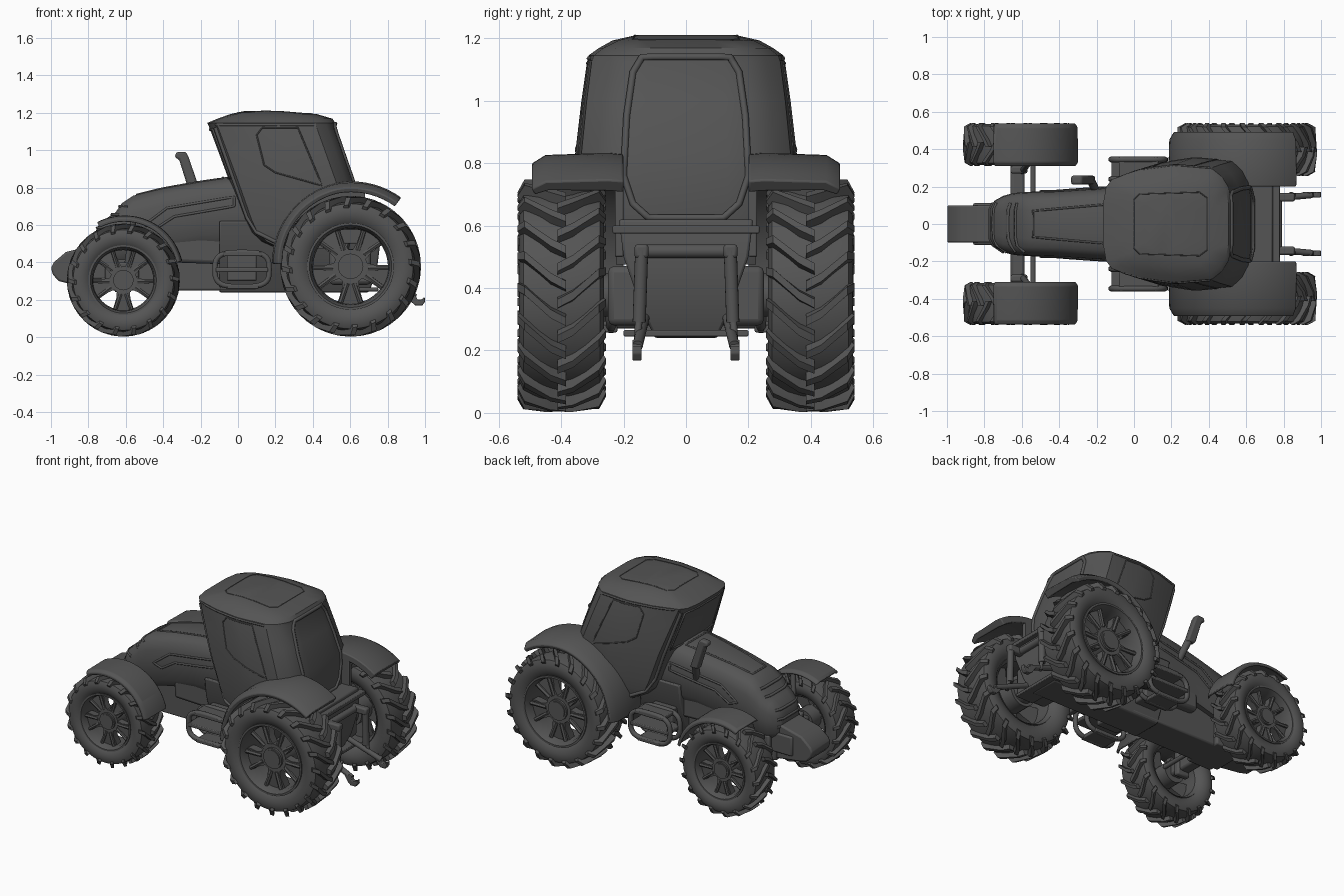
import bpy, bmesh
from math import sin, cos, pi, radians, copysign
from mathutils import Vector
from mathutils.bvhtree import BVHTree

if "Cube" in bpy.data.objects:
    bpy.data.objects.remove(bpy.data.objects["Cube"])

dark = bpy.data.materials.new("dark_grey")
dark.diffuse_color = (0.09, 0.09, 0.09, 1)
dark.use_nodes = True
dark.node_tree.nodes["Principled BSDF"].inputs["Base Color"].default_value = dark.diffuse_color


def add_loft(bm, rings, closed=False):
    vs = [[bm.verts.new(p) for p in r] for r in rings]
    n = len(rings[0])
    for a, b in zip(vs, vs[1:] + vs[:1] if closed else vs[1:]):
        for i in range(n):
            bm.faces.new((a[i], a[(i + 1) % n], b[(i + 1) % n], b[i]))
    if not closed:
        bm.faces.new(vs[0])
        bm.faces.new(vs[-1])


def finish(name, bm, bevel=0):
    bmesh.ops.recalc_face_normals(bm, faces=bm.faces)
    me = bpy.data.meshes.new(name)
    bm.to_mesh(me)
    bm.free()
    ob = bpy.data.objects.new(name, me)
    bpy.context.collection.objects.link(ob)
    me.materials.append(dark)
    if bevel:
        m = ob.modifiers.new("bevel", 'BEVEL')
        m.width, m.segments, m.limit_method, m.angle_limit = bevel, 2, 'ANGLE', radians(30)
    return ob


def loft(name, rings, bevel=0, closed=False):
    bm = bmesh.new()
    add_loft(bm, rings, closed)
    return finish(name, bm, bevel)


def prism(name, outline, y0, y1, bevel=0.01):
    return loft(name, [[(x, y, z) for x, z in outline] for y in (y0, y1)], bevel)


def box(name, x0, x1, y0, y1, z0, z1, bevel=0.01):
    return prism(name, [(x0, z0), (x1, z0), (x1, z1), (x0, z1)], y0, y1, bevel)


def rod_rings(p, q, r, n=16):
    p, q = Vector(p), Vector(q)
    rot = (q - p).to_track_quat('Z', 'Y')
    return [[c + rot @ Vector((r * cos(2 * pi * i / n), r * sin(2 * pi * i / n), 0))
             for i in range(n)] for c in (p, q)]


def rod(name, p, q, r, n=16, bevel=0):
    return loft(name, rod_rings(p, q, r, n), bevel)


def tube(name, pts, r, cyclic=True):
    cu = bpy.data.curves.new(name, 'CURVE')
    cu.dimensions, cu.bevel_depth, cu.bevel_resolution = '3D', r, 1
    sp = cu.splines.new('POLY')
    sp.points.add(len(pts) - 1)
    for p, c in zip(sp.points, pts):
        p.co = (*c, 1)
    sp.use_cyclic_u = cyclic
    cu.materials.append(dark)
    ob = bpy.data.objects.new(name, cu)
    bpy.context.collection.objects.link(ob)


def trim(name, target, origins, direction, r, cyclic=True):
    """Seam or frame following the surface of target, found by ray casting."""
    bm = bmesh.new()
    bm.from_mesh(target.data)
    tree = BVHTree.FromBMesh(bm)
    o = [Vector(p) for p in origins]
    pts = []
    for a, b in zip(o, o[1:] + o[:1] if cyclic else o[1:]):
        for k in range(8):
            hit = tree.ray_cast(a.lerp(b, k / 8), Vector(direction))[0]
            if hit:
                pts.append(hit)
    bm.free()
    if len(pts) > 2:
        tube(name, pts, r, cyclic)


def revolve(bm, profile, c, s, n=56):
    add_loft(bm, [[(c[0] + r * cos(2 * pi * i / n), c[1] + s * y, c[2] + r * sin(2 * pi * i / n))
                   for r, y in profile] for i in range(n)], True)


def wheel(name, cx, cy, R, w, s, lugs):
    c = (cx, s * cy, R + .003)
    P = lambda r, a, y: (c[0] + R * r * cos(a), c[1] + s * w * y, c[2] + R * r * sin(a))
    # tyre carcass
    half = [(.58, .72), (.62, .84), (.72, .94), (.82, .95), (.89, .86), (.915, .5)]
    prof = half + [(r, -y) for r, y in reversed(half)]
    bm = bmesh.new()
    revolve(bm, [(r * R, y * w) for r, y in prof], c, s)
    # chevron lugs
    stations = [(-.1, -.1, .998, .9, 0), (.25, .25, 1, .9, .07), (.84, .8, .98, .86, .27), (1, .88, .87, .8, .31)]
    for i in range(lugs):
        for side in (-1, 1):
            a0 = 2 * pi * (i + side * .25) / lugs
            add_loft(bm, [[P(rb, a0 + a - .055, side * yb), P(rt, a0 + a - .037, side * yt),
                           P(rt, a0 + a + .037, side * yt), P(rb, a0 + a + .055, side * yb)]
                          for yt, yb, rt, rb, a in stations])
    finish(name + "_tyre", bm)
    # rim, spokes, hub and bolts
    bm = bmesh.new()
    revolve(bm, [(r * R, y * w) for r, y in
                 [(.62, .7), (.62, .9), (.585, .9), (.55, .7), (.53, .2), (.53, -.6), (.585, -.8), (.6, -.6)]], c, s)
    for k in range(5):
        a = radians(54 + 72 * k)
        out = [(.15, .11), (.32, .125), (.44, .16), (.555, .2)]
        out = out + [(r, -t) for r, t in reversed(out)]
        add_loft(bm, [[(c[0] + R * (r * cos(a) - t * sin(a)), c[1] + s * w * (y + (.1 if r < .4 else 0)),
                        c[2] + R * (r * sin(a) + t * cos(a))) for r, t in out] for y in (.1, .48)])
        for t in (-1, 1):  # raised spoke ribs
            add_loft(bm, rod_rings(P(.25, a + t * .2, .56), P(.54, a + t * .27, .6), .035 * R, 6))
    for r, y in ((.24, .6), (.18, .7), (.15, .74)):
        add_loft(bm, rod_rings(P(0, 0, -.6), P(0, 0, y), r * R, 24))
    finish(name + "_rim", bm)


def fender(name, cx, cz, section, a0, a1, s, scale):
    rings = []
    for i in range(25):
        t = i / 24
        a = radians(a0 + (a1 - a0) * t)
        k = scale(t)
        rings.append([(cx + k * r * cos(a), s * y, cz + k * r * sin(a)) for r, y in section])
    loft(name, rings, .006)


# cab: stacked plan outlines (z, front x, rear x, front, middle and rear half widths)
levels = [(.475, .2, .60, .29, .32, .30), (.51, .12, .61, .29, .33, .31), (.56, .065, .62, .29, .335, .32),
          (.63, .03, .635, .29, .345, .325), (.83, -.045, .625, .285, .355, .335), (1.0, -.108, .565, .26, .335, .318),
          (1.125, -.155, .52, .24, .317, .302), (1.145, -.165, .52, .24, .312, .295), (1.168, -.11, .505, .22, .28, .265),
          (1.193, -.04, .42, .19, .235, .215), (1.21, .04, .22, .12, .16, .15)]
rings = []
for z, xf, xr, wf, wm, wr in levels:
    L = xr - xf
    h = [(xf, .45 * wf), (xf + .015, .82 * wf), (xf + .07 * L, wf), (xf + .3 * L, (wf + 2 * wm) / 3),
         (xf + .55 * L, wm), (xr - .15 * L, wr), (xr - .07 * L, .85 * wr), (xr - .02 * L, .66 * wr), (xr, .4 * wr)]
    rings.append([(x, y, z) for x, y in h] + [(x, -y, z) for x, y in reversed(h)])
cab = loft("cab", rings)
trim("rear_window_frame", cab, [(2, y, z) for y, z in
     [(-.12, .625), (.12, .625), (.17, .67), (.2, .76), (.19, .95), (.17, 1.09), (.14, 1.14),
      (-.14, 1.14), (-.17, 1.09), (-.19, .95), (-.2, .76), (-.17, .67)]], (-1, 0, 0), .012)
trim("windshield_frame", cab, [(-2, y, z) for y, z in
     [(-.22, .85), (.22, .85), (.2, 1.11), (-.2, 1.11)]], (1, 0, 0), .007)
trim("roof_panel_seam", cab, [(x, y, 2) for x, y in
     [(0, -.13), (.03, -.16), (.35, -.17), (.39, -.14), (.39, .14), (.35, .17), (.03, .16), (0, .13)]], (0, 0, -1), .003)
for s in (-1, 1):
    trim("side_window_seam", cab, [(x, 2 * s, z) for x, z in
         [(.1, 1.08), (.13, 1.12), (.32, 1.12), (.45, .81), (.2, .88), (.14, .92)]], (0, -s, 0), .004)
    trim("front_pillar", cab, [(x, 2 * s, z) for x, z in
         [(-.12, 1.12), (.05, .64), (.1, .56), (.22, .5)]], (0, -s, 0), .012, False)
    trim("roof_gutter", cab, [(-.12, 2 * s, 1.135), (.48, 2 * s, 1.135)], (0, -s, 0), .007, False)
    # wheel arch cut into the cab
    arch = rod("arch_cutter", (.6, s * .225, .38), (.6, s * .8, .38), .41, 48)
    arch.hide_render = True
    arch.hide_set(True)
    m = cab.modifiers.new("arch", 'BOOLEAN')
    m.operation, m.object = 'DIFFERENCE', arch

# hood: cross-sections along x (x, half width, bottom, top)
rings = []
for x, w, zb, zt in [(-.77, .09, .44, .55), (-.745, .125, .41, .60), (-.70, .15, .40, .64), (-.655, .163, .40, .67),
                     (-.62, .168, .41, .72), (-.56, .172, .42, .76), (-.4, .178, .46, .80), (-.2, .192, .5, .838),
                     (-.05, .2, .5, .862), (.1, .205, .5, .875)]:
    h = zt - zb
    half = [(.8, 0), (.97, .15), (1, .5), (.97, .72), (.88, .87), (.72, .95), (.45, .99)]
    rings.append([(x, w * a, zb + h * b) for a, b in half] + [(x, -w * a, zb + h * b) for a, b in reversed(half)])
hood = loft("hood", rings)
trim("hood_centre_panel", hood, [(x, y, 2) for x, y in
     [(-.54, -.07), (-.08, -.11), (-.08, .11), (-.54, .07)]], (0, 0, -1), .006)
for z in (.48, .53, .585, .655, .70):
    trim("grille_bar", hood, [(-2, -.15, z), (-2, .15, z)], (1, 0, 0), .009, False)
for s in (-1, 1):
    trim("hood_side_crease", hood, [(x, 2 * s, z) for x, z in
         [(-.5, .6), (-.38, .69), (-.02, .75), (-.02, .7), (-.34, .645), (-.44, .58)]], (0, -s, 0), .007)

# chassis, transmission and front weight
box("chassis", -.74, .1, -.11, .11, .25, .47)
prism("engine_block", [(-.36, .4), (.2, .38), (.2, .56), (-.36, .56)], -.165, .165, .02)
box("axle_mount", -.71, -.53, -.14, .14, .25, .42)
loft("transmission", [[(-.1, -w, z), (x, -w, z), (x, w, z), (-.1, w, z)] for z, x, w in
     [(.24, .70, .1), (.34, .74, .145), (.5, .76, .2), (.62, .74, .215)]], .008)
box("rear_platform", .58, .78, -.235, .235, .575, .6, .004)
prism("front_weight", [(-1, .37), (-.985, .40), (-.92, .455), (-.74, .50), (-.70, .50), (-.70, .26),
                       (-.9, .285), (-.96, .30), (-.99, .335)], -.1, .1, .01)
box("weight_bracket", -.86, -.7, -.112, .112, .31, .44)

# axles
box("front_axle", -.66, -.585, -.4, .4, .27, .35, .015)
rod("tie_rod", (-.54, -.36, .31), (-.54, .36, .31), .014)
rod("rear_axle", (.6, -.4, .378), (.6, .4, .378), .07, 24)
box("rear_axle_housing", .49, .71, -.25, .25, .28, .47, .02)

# exhaust, on one side only
prism("exhaust_stack", [(-.205, .79), (-.265, .79), (-.315, .95), (-.338, .96), (-.332, .988),
                        (-.28, .992), (-.265, .965)], .212, .258, .01)
rod("exhaust_elbow", (-.2, .17, .68), (-.232, .235, .81), .022)

for s in (-1, 1):
    side = "right" if s < 0 else "left"
    wheel("front_wheel_" + side, -.613, .425, .302, .115, s, 18)
    wheel("rear_wheel_" + side, .602, .398, .376, .142, s, 20)
    # fenders
    fender("front_fender_" + side, -.615, .305, [(.305, .535), (.325, .537), (.338, .515), (.34, .33), (.325, .31),
           (.315, .31), (.325, .34), (.325, .505)], 114, 18, s, lambda t: 1 + .03 * sin(pi * t) - .02 * t)
    fender("rear_fender_" + side, .605, .378, [(.395, .485), (.42, .495), (.448, .45), (.455, .25), (.45, .2),
           (.405, .2), (.41, .25), (.412, .44)], 178, 54, s, lambda t: .93 + .07 * min(1, t * 1.6))
    rod("fender_bracket", (-.6, s * .28, .33), (-.56, s * .33, .62), .016)
    box("steering_knuckle", -.66, -.57, s * .27, s * .31, .24, .4)
    box("inner_wing", .3, .68, s * .2, s * .228, .5, .8, .005)
    # boarding steps: looped frames with treads
    soft = lambda v: copysign(abs(v) ** .6, v)
    for y in (.24, .345):
        tube("step_frame", [(.022 + .145 * soft(cos(a * pi / 16)), s * y, .362 + .092 * soft(sin(a * pi / 16)))
                            for a in range(32)], .016)
    for z, x0, x1 in ((.27, -.06, .11), (.36, -.12, .16), (.445, -.08, .13)):
        box("step_tread", x0, x1, s * .22, s * .36, z - .012, z + .012, .005)
    box("step_bracket", -.06, .1, s * .1, s * .23, .3, .46)
    # rear hitch
    box("lift_arm", .72, .86, s * .12, s * .165, .495, .54)
    rod("lift_cylinder", (.84, s * .142, .52), (.84, s * .15, .29), .021)
    rod("lift_rod", (.84, s * .15, .32), (.86, s * .155, .23), .012)
    rod("lower_link", (.68, s * .13, .32), (.95, s * .155, .215), .017)
    prism("hitch_hook", [(.90, .23), (.93, .185), (.95, .168), (.985, .168), (1, .19), (.998, .215), (.978, .2),
                         (.96, .2), (.945, .235)], s * .142, s * .172, .004)
rod("hitch_crossbar", (.77, -.15, .518), (.77, .15, .518), .022)
box("drawbar", .62, .75, -.2, .2, .245, .265, .004)

# smooth shading with sharp edges kept
bpy.ops.object.select_all(action='DESELECT')
for ob in bpy.context.collection.objects:
    if ob.type == 'MESH' and not ob.hide_render:
        ob.select_set(True)
        bpy.context.view_layer.objects.active = ob
bpy.ops.object.shade_smooth_by_angle(angle=radians(32))
